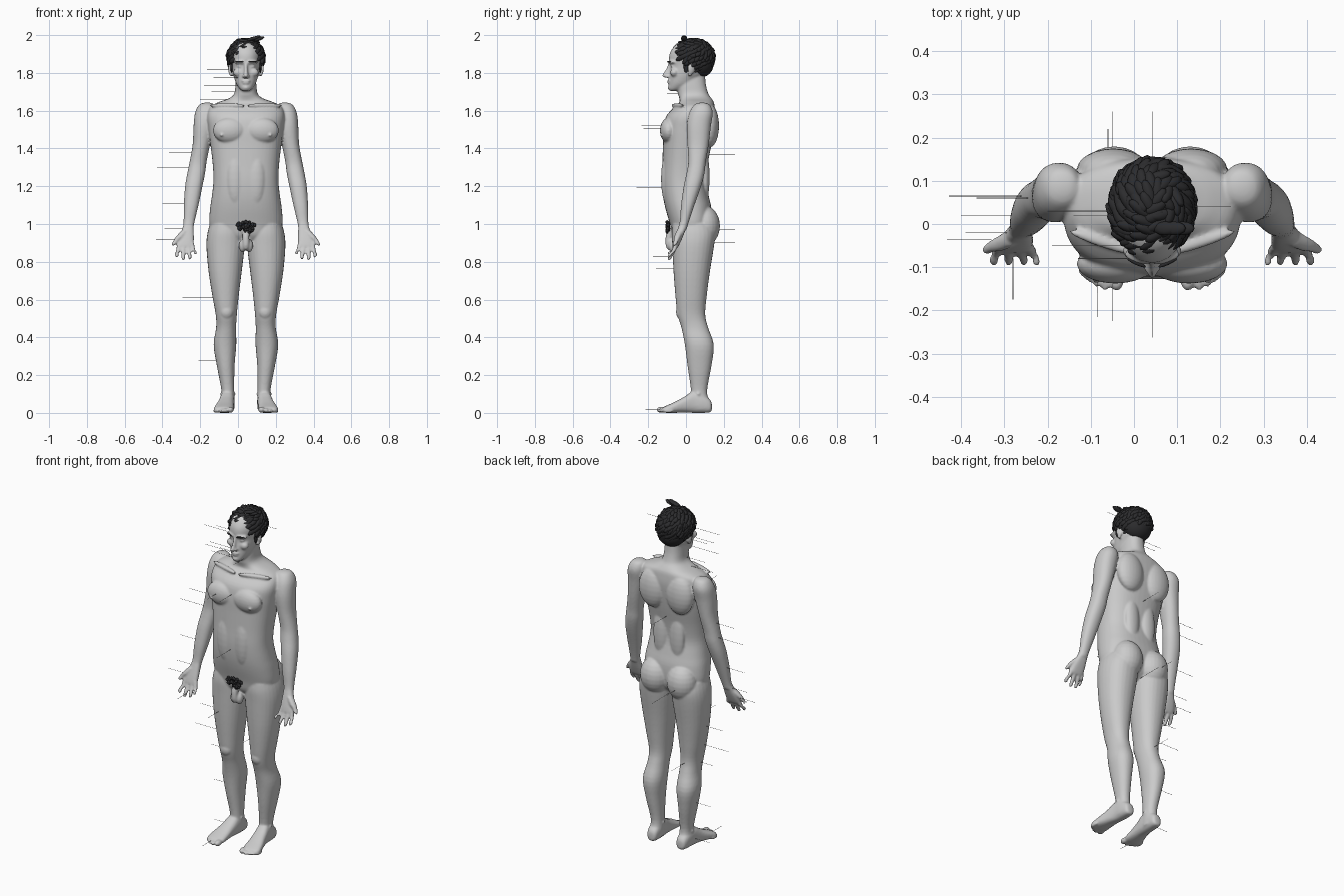
import bpy, bmesh, math, random
from mathutils import Matrix, Vector

CX = 0.042  # the body's own centre line
random.seed(4)


def loft(bm, rows, axis='z', p=2.2, n=28, sub=4):
    """Closed skin over smooth rings: (level, centre x, half width, low, high)."""
    pts = [rows[0]] + list(rows) + [rows[-1]]
    fine = []
    for i in range(1, len(pts) - 2):
        a, b, c, d = pts[i - 1:i + 3]
        for k in range(sub):
            t = k / sub
            fine.append([0.5 * (2 * q + (r - o) * t + (2 * o - 5 * q + 4 * r - s) * t * t
                                + (3 * q - o - 3 * r + s) * t ** 3) for o, q, r, s in zip(a, b, c, d)])
    fine.append(rows[-1])
    rings = []
    for lev, cx, hx, lo, hi in fine:
        ring = []
        for k in range(n):
            a = 2 * math.pi * k / n
            c, s = math.cos(a), math.sin(a)
            u = cx + hx * math.copysign(abs(c) ** (2 / p), c)
            v = (lo + hi) / 2 + (hi - lo) / 2 * math.copysign(abs(s) ** (2 / p), s)
            ring.append(bm.verts.new((u, v, lev) if axis == 'z' else (u, lev, v)))
        rings.append(ring)
    for a, b in zip(rings, rings[1:]):
        for k in range(n):
            bm.faces.new((a[k], a[(k + 1) % n], b[(k + 1) % n], b[k]))
    bm.faces.new(rings[0][::-1])
    bm.faces.new(rings[-1])


def ball(bm, c, r, rot=None, seg=24):
    m = Matrix.Translation(c) @ (rot or Matrix.Identity(4)) @ Matrix.Diagonal((*r, 1))
    bmesh.ops.create_uvsphere(bm, u_segments=seg, v_segments=seg // 2, radius=1, matrix=m)


def finish(bm, name, x=CX, mat=None):
    bmesh.ops.recalc_face_normals(bm, faces=bm.faces)
    me = bpy.data.meshes.new(name)
    bm.to_mesh(me)
    bm.free()
    for f in me.polygons:
        f.use_smooth = True
    ob = bpy.data.objects.new(name, me)
    ob.location.x = x
    bpy.context.collection.objects.link(ob)
    if mat:
        me.materials.append(mat)
    return ob


dark = bpy.data.materials.new("dark_hair")
dark.diffuse_color = (0.025, 0.025, 0.027, 1)

# ---- body: one half of the limbs plus the centre, later mirrored and fused
b = bmesh.new()
# torso and neck
loft(b, [(.90, 0, .10, -.04, .08), (.94, 0, .17, -.07, .12), (1.0, 0, .193, -.085, .135),
         (1.08, 0, .190, -.108, .135), (1.15, 0, .180, -.122, .12), (1.23, 0, .172, -.128, .106),
         (1.32, 0, .176, -.125, .115), (1.42, 0, .188, -.122, .135), (1.50, 0, .198, -.120, .148),
         (1.57, 0, .205, -.105, .155), (1.62, 0, .19, -.06, .152), (1.645, 0, .145, -.035, .147),
         (1.665, 0, .09, -.035, .135), (1.69, 0, .062, -.042, .118), (1.74, 0, .055, -.045, .105),
         (1.80, 0, .05, -.03, .10)], p=2.4, n=48)
# chest, back, buttock, flank and collar-bone forms
ball(b, (.085, -.092, 1.495), (.09, .046, .068))
ball(b, (.13, -.133, 1.47), (.007, .007, .007), seg=12)
ball(b, (.09, .125, 1.52), (.085, .05, .115))
ball(b, (.055, .10, 1.25), (.045, .025, .14))
ball(b, (.088, .10, .99), (.088, .08, .105))
ball(b, (.055, -.098, 1.24), (.05, .034, .14))
ball(b, (.10, -.045, 1.628), (.10, .014, .012), Matrix.Rotation(.3, 4, 'Z'))
# leg
loft(b, [(1.0, .105, .085, -.07, .14), (.95, .106, .098, -.075, .155), (.88, .108, .101, -.072, .148),
         (.75, .110, .088, -.066, .127), (.62, .108, .070, -.056, .110), (.52, .104, .056, -.045, .102),
         (.45, .105, .053, -.024, .118), (.36, .111, .060, -.006, .147), (.25, .107, .047, .008, .135),
         (.12, .096, .034, .026, .112), (.06, .096, .037, .02, .122), (.02, .096, .035, .02, .125)])
ball(b, (.102, -.025, .535), (.036, .028, .04))
ball(b, (.096, .065, .10), (.042, .017, .018))
# foot and toes
loft(b, [(.137, .096, .012, .015, .045), (.128, .096, .028, .003, .07), (.09, .097, .036, .0, .10),
         (.04, .099, .038, .0, .115), (-.01, .106, .042, .002, .085), (-.06, .114, .049, .0, .058),
         (-.10, .118, .052, .0, .04), (-.122, .116, .045, .004, .03)], axis='y', p=2.5)
for x, y, r in [(.082, -.128, .017), (.109, -.128, .012), (.129, -.119, .0115), (.147, -.107, .011), (.162, -.094, .0105)]:
    ball(b, (x, y, r), (r, .028, r), seg=16)
# arm with rounded shoulder
loft(b, [(1.643, .205, .012, .075, .095), (1.632, .208, .038, .045, .125), (1.59, .215, .054, .018, .142),
         (1.52, .222, .055, .004, .132), (1.42, .236, .046, .008, .12), (1.33, .253, .045, .012, .105),
         (1.27, .263, .047, .003, .098), (1.20, .276, .046, -.012, .08), (1.10, .290, .039, -.026, .045),
         (1.02, .300, .030, -.032, .018), (.97, .307, .027, -.042, .003)])
# hand, fingers and thumb
loft(b, [(1.0, .303, .026, -.035, .01), (.96, .309, .033, -.048, -.006), (.92, .316, .041, -.06, -.022),
         (.885, .32, .043, -.068, -.038), (.872, .32, .036, -.065, -.046)], p=2.6)
for x0, x1, tip in [(.287, .268, .838), (.308, .297, .812), (.331, .332, .808), (.352, .366, .823)]:
    mid = (x0 + x1) / 2
    loft(b, [(.90, x0, .012, -.063, -.04), (.86, mid, .0115, -.076, -.053), (tip + .018, x1, .0105, -.093, -.072),
             (tip + .004, x1, .008, -.097, -.08), (tip, x1, .002, -.092, -.088)], n=16)
loft(b, [(.965, .325, .016, -.05, -.015), (.935, .35, .019, -.062, -.027), (.91, .372, .0135, -.066, -.04),
         (.892, .383, .011, -.07, -.049), (.884, .387, .003, -.063, -.057)], n=16)
# groin
loft(b, [(.97, 0, .02, -.10, -.06), (.93, 0, .018, -.108, -.072), (.89, 0, .018, -.108, -.072),
         (.868, 0, .012, -.10, -.078), (.862, 0, .003, -.092, -.086)], n=16)
ball(b, (.017, -.07, .885), (.021, .024, .035), seg=16)
# head
loft(b, [(1.704, 0, .015, -.085, -.05), (1.714, 0, .031, -.092, -.01), (1.74, 0, .050, -.090, .04),
         (1.77, 0, .061, -.088, .07), (1.80, 0, .069, -.088, .11), (1.835, 0, .073, -.083, .125),
         (1.87, 0, .077, -.090, .138), (1.91, 0, .077, -.083, .138), (1.95, 0, .063, -.053, .115),
         (1.972, 0, .03, -.01, .07)], n=40)
# nose, brow, eye, cheek, lips, chin, ear
loft(b, [(1.85, 0, .008, -.094, -.07), (1.82, 0, .009, -.106, -.07), (1.795, 0, .012, -.122, -.07),
         (1.783, 0, .014, -.126, -.07), (1.775, 0, .009, -.116, -.07)], n=16)
ball(b, (.012, -.097, 1.782), (.009, .014, .009), seg=12)
ball(b, (.034, -.078, 1.857), (.032, .014, .01), Matrix.Rotation(.35, 4, 'Z'))
ball(b, (.033, -.067, 1.835), (.016, .015, .011))
ball(b, (.042, -.062, 1.802), (.026, .022, .022))
ball(b, (0, -.086, 1.758), (.024, .014, .006))
ball(b, (0, -.085, 1.746), (.02, .014, .007))
ball(b, (0, -.082, 1.722), (.02, .015, .014))
ball(b, (.083, .028, 1.822), (.010, .021, .030), Matrix.Rotation(.4, 4, 'Z'))
ball(b, (.08, .02, 1.795), (.008, .012, .014))
body = finish(b, "body")
m = body.modifiers.new("mirror", 'MIRROR')
m.use_mirror_merge = False
m = body.modifiers.new("fuse", 'REMESH')
m.mode, m.voxel_size, m.use_smooth_shade = 'VOXEL', .0056, True
m = body.modifiers.new("soften", 'SMOOTH')
m.factor, m.iterations = .5, 5

# ---- eyebrows
b = bmesh.new()
ball(b, (.036, -.09, 1.859), (.024, .005, .0045), Matrix.Rotation(.42, 4, 'Z'), 12)
finish(b, "eyebrows", mat=dark).modifiers.new("mirror", 'MIRROR')

# ---- head hair: swirling overlapping locks on a skull shape
b = bmesh.new()
centre, size = Vector((0, .038, 1.882)), Vector((.092, .107, .092))
ball(b, (0, .045, 1.90), (.089, .10, .079))
ball(b, (0, .075, 1.85), (.083, .072, .075))
for i in range(250):
    h = 1 - 2 * (i + .5) / 250
    a = i * 2.39996
    q = math.sqrt(1 - h * h)
    nrm = Vector((q * math.cos(a), q * math.sin(a), h))
    pos = centre + nrm * size
    line = 1.905 if pos.y < -.035 else 1.865 if pos.y < .015 else 1.85 if pos.y < .05 else 1.795
    if pos.z < line:
        continue
    swirl = nrm.cross(Vector((.2, .3, 1))) + Vector((0, 0, -.9)) + Vector([random.uniform(-.4, .4) for _ in range(3)])
    t = (swirl - nrm * swirl.dot(nrm)).normalized()
    t = (t + nrm * random.uniform(-.1, .35)).normalized()
    w = t.cross(nrm).normalized()
    rot = Matrix((t, w, t.cross(w))).transposed().to_4x4()
    ball(b, pos, (random.uniform(.028, .038), .014, .012), rot, 12)
for x, z in [(.05, 1.985), (.07, 1.98), (.03, 1.98)]:
    ball(b, (x, -.01, z), (.03, .016, .009), Matrix.Rotation(-.35, 4, 'Y'), 12)
for s in (-1, 1):
    ball(b, (s * .076, .0, 1.835), (.007, .013, .035), seg=12)
finish(b, "head_hair", mat=dark)

# ---- body hair patch
b = bmesh.new()
for i in range(60):
    x, z = random.uniform(-.05, .05), random.uniform(.955, 1.012)
    if abs(x) < .02 + (z - .945) * .6:
        ball(b, (x, -.09 - random.uniform(0, .012), z), (.011, .008, .008),
             Matrix.Rotation(random.uniform(0, 3), 4, 'Y'), 8)
finish(b, "body_hair", mat=dark)

# ---- thin pointer lines
b = bmesh.new()


def pointer(p, q):
    p, q = Vector(p), Vector(q)
    rot = (q - p).to_track_quat('Z', 'Y').to_matrix().to_4x4()
    bmesh.ops.create_cone(b, cap_ends=True, segments=6, radius1=.0009, radius2=.0009,
                          depth=(q - p).length, matrix=Matrix.Translation((p + q) / 2) @ rot)


# side pointers: height, depth, outer x, inner x
for z, y, x0, x1 in [(1.90, .04, .225, .12), (1.85, -.05, -.19, -.02), (1.82, .03, -.165, -.04), (1.775, -.08, -.13, 0),
                     (1.735, -.05, -.18, 0), (1.70, .02, -.14, 0), (1.66, .03, -.20, -.03), (1.38, .06, -.365, -.22),
                     (1.30, .065, -.428, -.25), (1.11, .02, -.40, -.27), (.975, -.02, -.39, -.28), (.92, -.035, -.433, -.33),
                     (.73, .03, -.27, -.12), (.61, .02, -.295, -.12), (.505, .03, -.20, -.10), (.278, .07, -.21, -.10),
                     (.05, .05, -.19, -.08)]:
    pointer((x0, y, z), (x1, y, z))
# front and back pointers: x, height, outer y, inner y
for x, z, y0, y1 in [(CX, 1.52, -.235, -.10), (-.05, 1.505, -.225, -.12), (CX, 1.195, -.263, -.11), (-.28, .83, -.175, -.08),
                     (-.085, .765, -.16, -.05), (-.085, .02, -.215, -.12), (CX, 1.81, -.15, -.08), (CX, 1.69, -.10, -.03),
                     (CX, 1.37, .26, .10), (-.05, .97, .26, .14), (CX, .90, .26, .10), (-.06, .51, .22, .08)]:
    pointer((x, y0, z), (x, y1, z))
finish(b, "pointer_lines", x=0)
